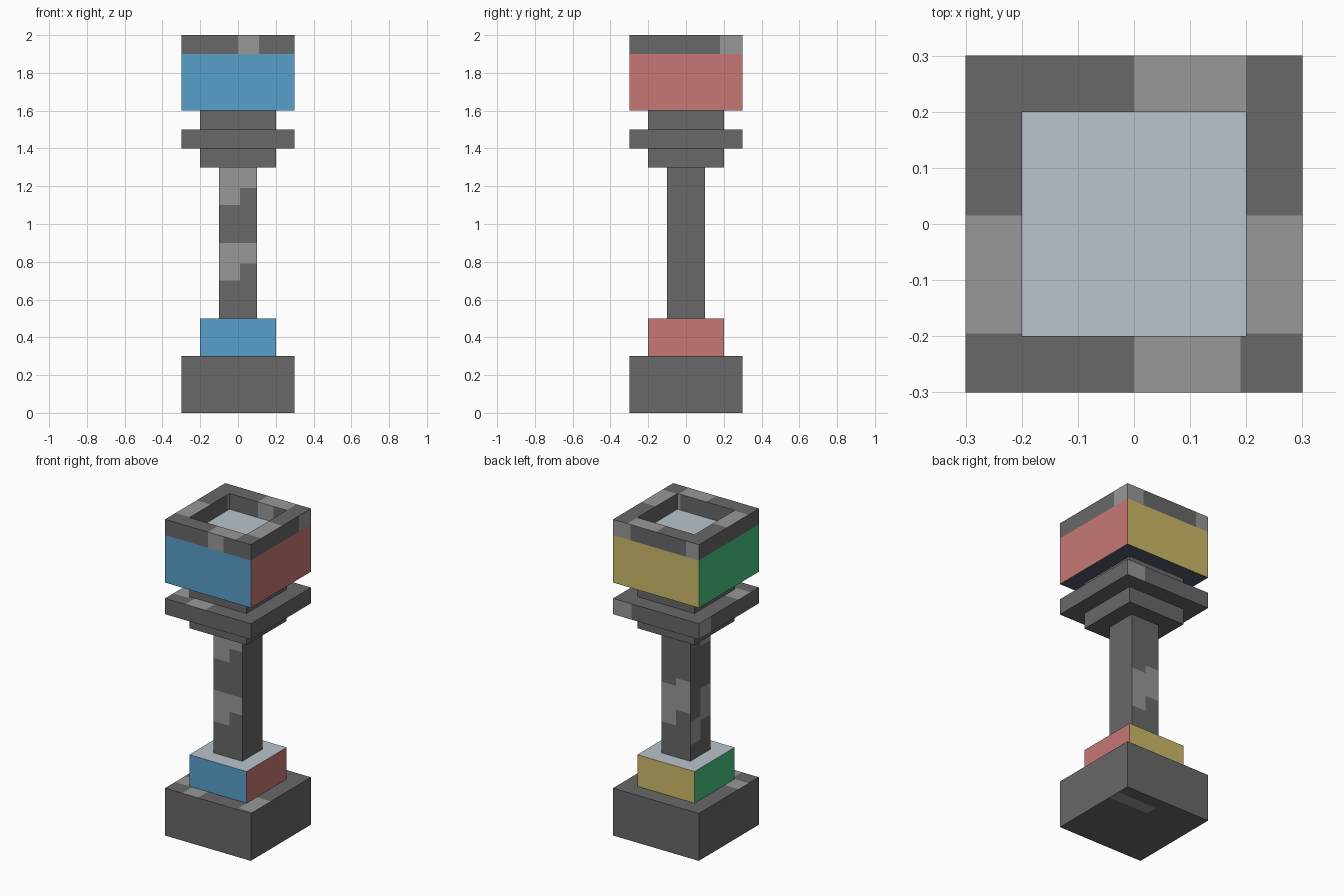
import bpy, bmesh
from mathutils import Vector

cube = bpy.data.objects.get("Cube")
if cube:
    bpy.data.objects.remove(cube, do_unlink=True)


# Materials, one per flat colour
def lin(c):
    c /= 255
    return c / 12.92 if c <= 0.04045 else ((c + 0.055) / 1.055) ** 2.4


COLOURS = {
    "dark_stone": (104, 104, 104),
    "light_stone": (152, 152, 152),
    "blue": (88, 160, 203),
    "red": (200, 120, 118),
    "yellow": (205, 187, 105),
    "green": (72, 200, 128),
    "pale_grey": (186, 196, 203),
    "slate": (82, 91, 109),
}
NAMES = list(COLOURS)
MATS = []
for name, rgb in COLOURS.items():
    mat = bpy.data.materials.new(name)
    mat.use_nodes = True
    colour = [lin(c) for c in rgb] + [1.0]
    mat.diffuse_color = colour
    bsdf = mat.node_tree.nodes["Principled BSDF"]
    bsdf.inputs["Base Color"].default_value = colour
    bsdf.inputs["Roughness"].default_value = 0.9
    MATS.append(mat)


# Cut a rectangle into the faces pointing one way and colour it.
# rect holds (min, max) pairs for the two axes across the face, in x, y, z order.
def paint(bm, side, rect, colour):
    axis = "xyz".index(side[1])
    normal = Vector((0, 0, 0))
    normal[axis] = 1 if side[0] == "+" else -1
    across = [a for a in range(3) if a != axis]

    def facing():
        bm.normal_update()
        return [f for f in bm.faces if f.normal.dot(normal) > 0.99]

    for a, limits in zip(across, rect):
        for value in limits:
            point, cut = Vector((0, 0, 0)), Vector((0, 0, 0))
            point[a], cut[a] = value, 1
            faces = facing()
            edges = {e for f in faces for e in f.edges}
            verts = {v for f in faces for v in f.verts}
            bmesh.ops.bisect_plane(bm, geom=faces + list(edges) + list(verts),
                                   dist=1e-5, plane_co=point, plane_no=cut)
    for f in facing():
        c = f.calc_center_median()
        if all(lo < c[a] < hi for a, (lo, hi) in zip(across, rect)):
            f.material_index = NAMES.index(colour)


# Square block standing between two heights, with an optional well in its top
def block(name, half, z0, z1, patches=(), well=None):
    bm = bmesh.new()
    bmesh.ops.create_cube(bm, size=1)
    for v in bm.verts:
        v.co = (v.co.x * 2 * half, v.co.y * 2 * half, z0 + (v.co.z + 0.5) * (z1 - z0))
    if well:
        border, depth = well
        bm.normal_update()
        top = [f for f in bm.faces if f.normal.z > 0.9]
        bmesh.ops.inset_region(bm, faces=top, thickness=border, use_even_offset=True)
        ext = bmesh.ops.extrude_face_region(bm, geom=top)["geom"]
        bmesh.ops.delete(bm, geom=[f for f in top if f.is_valid], context="FACES_ONLY")
        bmesh.ops.translate(bm, vec=(0, 0, -depth),
                            verts=[g for g in ext if isinstance(g, bmesh.types.BMVert)])
        bmesh.ops.recalc_face_normals(bm, faces=bm.faces)
    for side, rect, colour in patches:
        paint(bm, side, rect, colour)
    mesh = bpy.data.meshes.new(name)
    bm.to_mesh(mesh)
    bm.free()
    for mat in MATS:
        mesh.materials.append(mat)
    obj = bpy.data.objects.new(name, mesh)
    bpy.context.collection.objects.link(obj)
    return obj


# A different colour on each face of a panelled block
def panels(half, z0, z1, top_half):
    sides = {"-y": "blue", "+x": "red", "+y": "yellow", "-x": "green"}
    out = [(s, ((-half, half), (z0, z1)), c) for s, c in sides.items()]
    out.append(("-z", ((-half, half), (-half, half)), "slate"))
    out.append(("+z", ((-top_half, top_half), (-top_half, top_half)), "pale_grey"))
    return out


def worn(side, u0, u1, v0, v1):
    return (side, ((u0, u1), (v0, v1)), "light_stone")


# Plinth and coloured block on it
block("base", 0.3, 0.0, 0.3, [
    worn("+z", -0.18, -0.07, -0.3, -0.2),
    worn("+z", 0.2, 0.3, -0.28, -0.1),
    worn("+z", -0.3, -0.2, -0.2, -0.1),
    worn("-z", 0.02, 0.3, 0.14, 0.22),
])
block("lower_panel_block", 0.2, 0.3, 0.5, panels(0.2, 0.3, 0.5, 0.2))

# Column with stepped worn patches
block("column", 0.1, 0.5, 1.3, [
    worn("-y", -0.1, 0.1, 1.19, 1.3),
    worn("-y", -0.1, 0.01, 1.1, 1.19),
    worn("-y", -0.1, 0.1, 0.79, 0.9),
    worn("-y", -0.1, 0.01, 0.7, 0.79),
    worn("+y", 0.0, 0.1, 0.7, 0.95),
    worn("+y", -0.1, 0.0, 0.8, 1.0),
    worn("-x", -0.1, 0.0, 1.19, 1.3),
    worn("-x", -0.1, 0.0, 0.72, 0.92),
    worn("-x", 0.0, 0.1, 0.6, 0.75),
])

# Collar, wide plate and neck
block("collar", 0.2, 1.3, 1.4)
block("wide_plate", 0.3, 1.4, 1.5, [
    worn("+y", 0.17, 0.3, 1.4, 1.5),
    worn("-x", 0.18, 0.3, 1.4, 1.5),
    worn("+z", -0.16, -0.02, -0.3, -0.2),
    worn("+z", -0.3, -0.2, -0.22, -0.1),
])
block("neck", 0.2, 1.5, 1.6)

# Head: coloured panels below a stone rim around a shallow well
block("head", 0.3, 1.6, 2.0, panels(0.3, 1.6, 1.9, 0.2) + [
    worn("-y", 0.0, 0.11, 1.9, 2.0),
    worn("+x", 0.18, 0.3, 1.9, 2.0),
    worn("+y", 0.18, 0.3, 1.9, 2.0),
    worn("+y", -0.3, -0.21, 1.9, 2.0),
    worn("+z", 0.0, 0.2, 0.2, 0.3),
    worn("+z", 0.0, 0.19, -0.3, -0.2),
    worn("+z", -0.3, -0.2, -0.195, 0.015),
    worn("+z", 0.2, 0.3, -0.195, 0.015),
], well=(0.1, 0.1))
